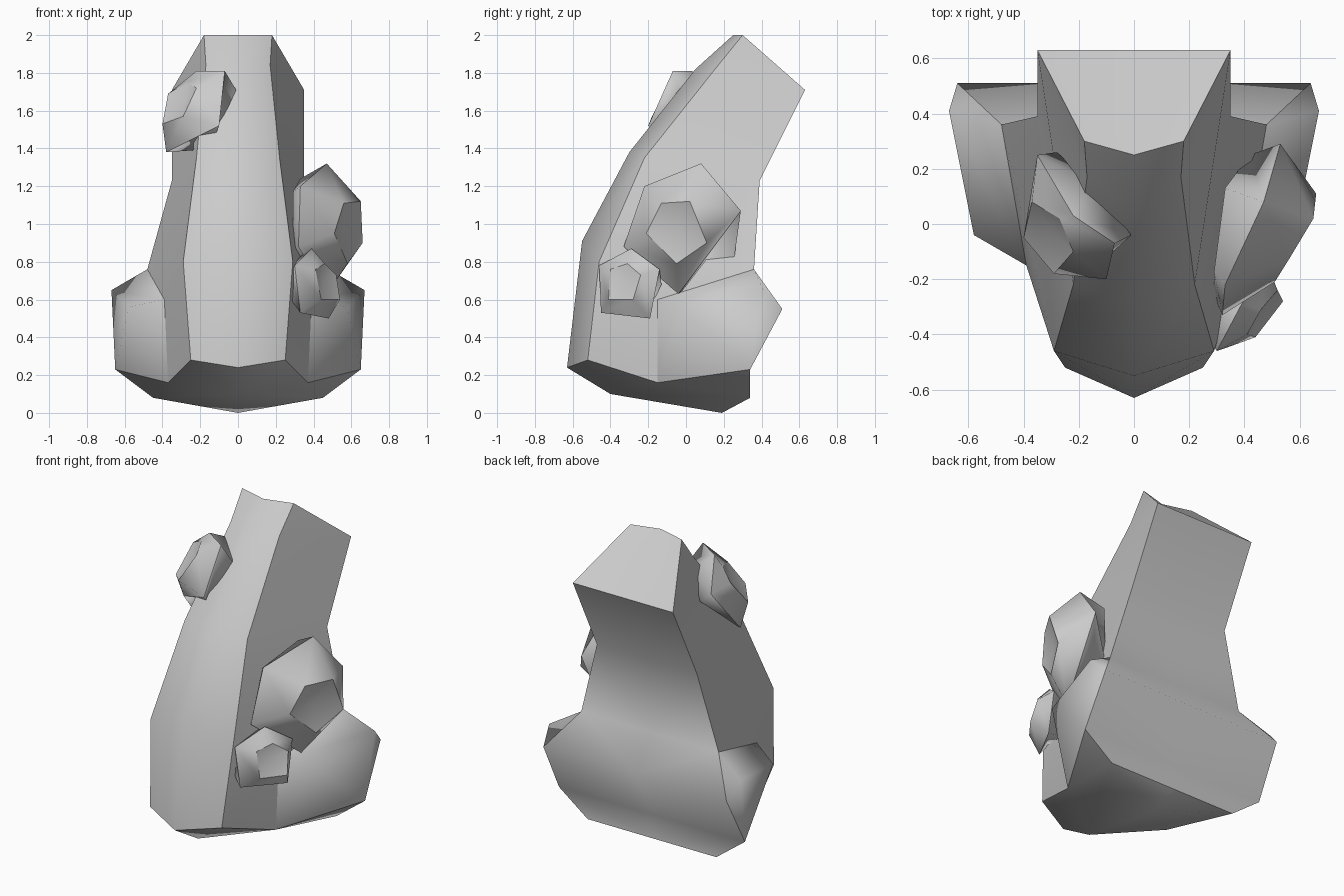
import bpy, bmesh
from mathutils import Vector

if "Cube" in bpy.data.objects:
    bpy.data.objects.remove(bpy.data.objects["Cube"])

grey = bpy.data.materials.new("stone_grey")
grey.diffuse_color = (0.6, 0.6, 0.6, 1)
grey.use_nodes = True
grey.node_tree.nodes["Principled BSDF"].inputs["Base Color"].default_value = grey.diffuse_color


def build(name, groups, mirror=False):
    """Make an object from groups of faces; smooth inside a group, sharp between groups."""
    bm = bmesh.new()
    verts, part = {}, {}
    for number, faces in enumerate(groups):
        for face in faces:
            ring = []
            for p in face:
                key = tuple(round(c, 4) for c in p)
                if key not in verts:
                    verts[key] = bm.verts.new(key)
                ring.append(verts[key])
            f = bm.faces.new(ring)
            f.smooth = True
            part[f] = number
    bmesh.ops.recalc_face_normals(bm, faces=bm.faces[:])
    for e in bm.edges:
        if len({part[f] for f in e.link_faces}) > 1:
            e.smooth = False
    mesh = bpy.data.meshes.new(name)
    bm.to_mesh(mesh)
    bm.free()
    mesh.materials.append(grey)
    obj = bpy.data.objects.new(name, mesh)
    bpy.context.collection.objects.link(obj)
    if mirror:
        mod = obj.modifiers.new("mirror", 'MIRROR')
        mod.use_clip = True
        mod.merge_threshold = 0.001
    return obj


# Rock body: right half, from the front ridge round to the back
c = [(0, -.63, .24), (0, -.55, .91), (0, -.30, 1.38), (0, .05, 1.82), (0, .25, 2.0)]
e = [(.25, -.52, .28), (.29, -.46, .80), (.22, -.22, 1.35), (.17, .17, 1.84), (.18, .30, 2.0)]
b = [(.35, .63, 1.71), (.35, .39, 1.23), (.48, .36, .76),
     (.64, .51, .55), (.65, .34, .23), (.45, .34, .08)]
m = [(0, y, z) for x, y, z in b]
s = [(.37, -.15, .16), (.39, -.15, .60), (.58, -.04, .56), (.67, .41, .65)]
u = [(0, .19, 0), (0, -.40, .10)]

front = [(c[i], e[i], e[i + 1], c[i + 1]) for i in range(4)]
side = [(e[0], s[0], s[1], e[1]), (e[1], s[1], b[2]), (e[1], b[2], b[1], e[2]),
        (e[2], b[1], b[0], e[3]), (e[3], b[0], e[4])]
top = [(c[4], e[4], b[0], m[0])]
shoulder = [(s[1], s[2], s[3], b[2]), (s[0], b[4], s[2]), (s[0], s[2], s[1]),
            (b[4], b[3], s[3]), (b[4], s[3], s[2]), (b[2], s[3], b[3])]
back = [(b[i], m[i], m[i + 1], b[i + 1]) for i in range(5)]
bottom = [(c[0], u[1], e[0]), (e[0], u[1], s[0]), (s[0], u[1], b[5]),
          (s[0], b[5], b[4]), (u[1], u[0], b[5]), (u[0], m[5], b[5])]
build("rock_body", [front, side, top, shoulder, back, bottom], mirror=True)


def barnacle(name, rim, belly, base):
    """Five-sided shell with a shallow hollow mouth, its base sunk in the rock."""
    rim_mid = sum((Vector(p) for p in rim), Vector()) / 5
    base_mid = sum((Vector(p) for p in base), Vector()) / 5
    pit = tuple(rim_mid.lerp(base_mid, .15))
    wall, root, mouth = [], [], []
    for i in range(5):
        j = (i + 1) % 5
        wall.append((rim[i], rim[j], belly[j], belly[i]))
        root.append((belly[i], belly[j], base[j], base[i]))
        mouth.append((rim[j], rim[i], pit))
    build(name, [wall, root + [tuple(reversed(base))], mouth])


# Large shell on the right flank
barnacle("large_barnacle",
         [(.56, -.13, 1.11), (.65, .02, 1.12), (.66, .11, .90), (.58, -.05, .79), (.51, -.21, .95)],
         [(.33, -.22, 1.20), (.47, .08, 1.32), (.53, .29, 1.07), (.47, -.04, .63), (.32, -.33, .88)],
         [(.29, -.17, 1.17), (.33, .13, 1.24), (.42, .25, .78), (.34, .00, .66), (.29, -.26, .87)])

# Small shell below it
barnacle("small_barnacle",
         [(.41, -.40, .76), (.46, -.31, .79), (.52, -.24, .73), (.54, -.28, .60), (.44, -.41, .60)],
         [(.30, -.46, .78), (.39, -.29, .87), (.48, -.14, .76), (.48, -.19, .50), (.33, -.45, .53)],
         [(.28, -.43, .75), (.32, -.27, .82), (.40, -.13, .68), (.36, -.20, .53), (.28, -.44, .60)])

# Shell on the upper left of the front
barnacle("upper_barnacle",
         [(-.37, .08, 1.69), (-.27, .02, 1.75), (-.22, -.10, 1.72), (-.29, -.18, 1.57), (-.40, -.05, 1.53)],
         [(-.35, .25, 1.68), (-.22, .03, 1.81), (-.07, -.07, 1.81), (-.10, -.20, 1.52), (-.38, .00, 1.38)],
         [(-.28, .26, 1.62), (-.15, .15, 1.75), (-.01, -.04, 1.71), (-.12, -.14, 1.47), (-.24, -.12, 1.39)])
